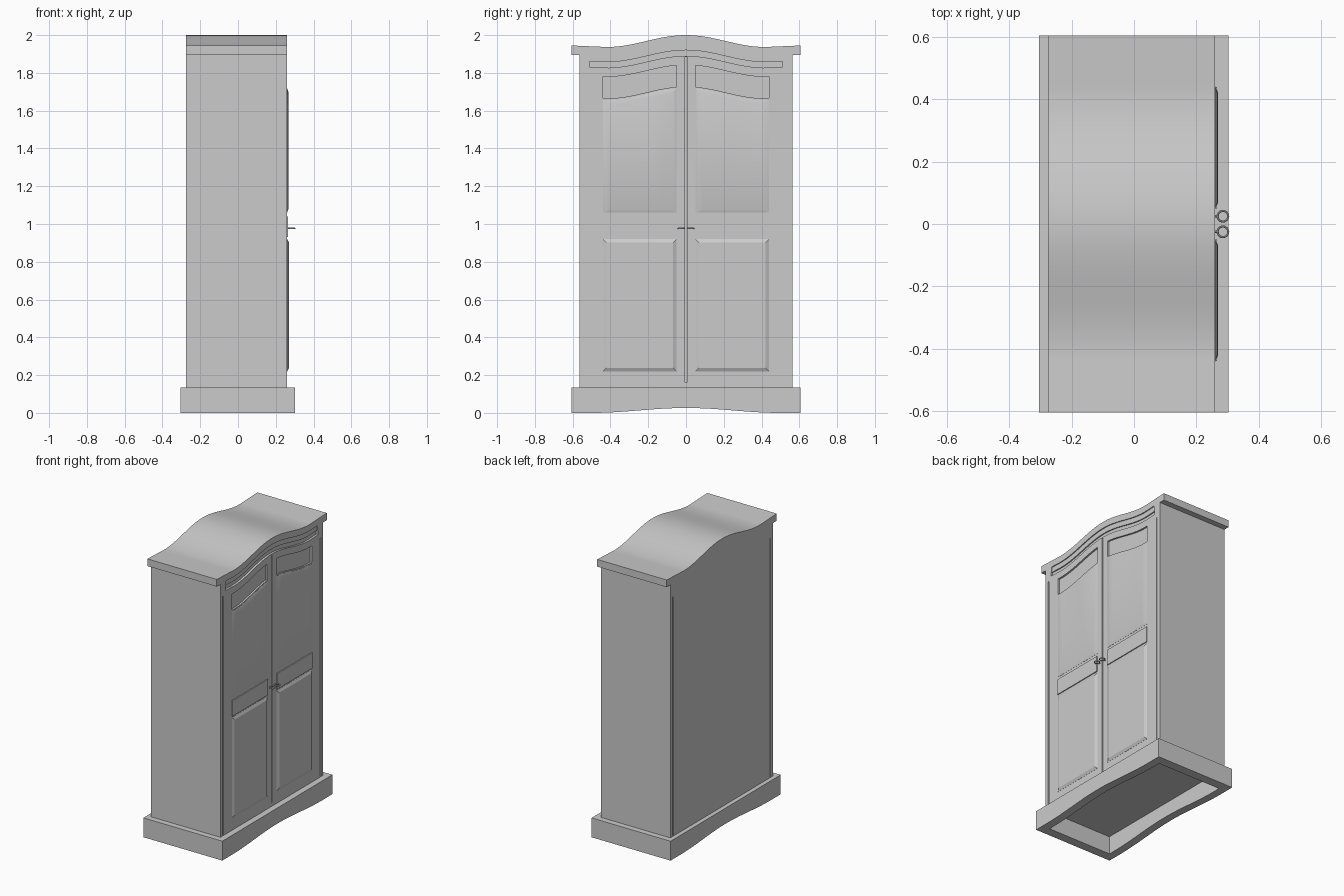
import bpy, bmesh, math

if "Cube" in bpy.data.objects:
    bpy.data.objects.remove(bpy.data.objects["Cube"])

FRONT, BACK = 0.26, -0.275      # doors face +x


def crown(y):
    """Height of the wavy top at sideways position y."""
    a = abs(y)
    if a < 0.42:
        return 1.937 + 0.063 * (0.5 + 0.5 * math.cos(math.pi * a / 0.42))
    return 1.937 + 0.008 * (a - 0.42) / 0.185


def below(d):
    return lambda y: crown(y) - d


def flat(z):
    return lambda y: z


def arch(y):
    return 0.026 * (0.5 + 0.5 * math.cos(math.pi * y / 0.5)) if abs(y) < 0.5 else 0.0


def band(y0, y1, zb, zt, m=0.0, n=20):
    """Closed y-z outline between two height functions, shrunk by m."""
    ys = [y0 + (y1 - y0) * i / n for i in range(n + 1)]
    k = (y1 - y0 - 2 * m) / (y1 - y0)
    c = (y0 + y1) / 2
    lo = [(c + (y - c) * k, zb(y) + m) for y in ys]
    hi = [(c + (y - c) * k, zt(y) - m) for y in ys]
    return lo + hi[::-1]


def prism(name, loops):
    """Loft a list of (x, outline) sections and cap both ends."""
    bm = bmesh.new()
    rings = [[bm.verts.new((x, y, z)) for y, z in loop] for x, loop in loops]
    n = len(rings[0])
    for a, b in zip(rings, rings[1:]):
        for i in range(n):
            j = (i + 1) % n
            bm.faces.new((a[i], a[j], b[j], b[i]))
    bm.faces.new(rings[0])
    bm.faces.new(rings[-1])
    bmesh.ops.recalc_face_normals(bm, faces=bm.faces)
    me = bpy.data.meshes.new(name)
    bm.to_mesh(me)
    bm.free()
    ob = bpy.data.objects.new(name, me)
    bpy.context.collection.objects.link(ob)
    return ob


def smooth(ob):
    bpy.ops.object.select_all(action='DESELECT')
    ob.select_set(True)
    bpy.context.view_layer.objects.active = ob
    bpy.ops.object.shade_smooth_by_angle(angle=math.radians(25))


def cut(target, x0, x1, loop):
    """Carve a prism out of target, then drop the cutter."""
    tool = prism("cutter", [(x0, loop), (x1, loop)])
    tool.hide_render = True
    mod = target.modifiers.new("cut", 'BOOLEAN')
    mod.operation, mod.solver, mod.object = 'DIFFERENCE', 'EXACT', tool
    bpy.ops.object.select_all(action='DESELECT')
    target.select_set(True)
    bpy.context.view_layer.objects.active = target
    bpy.ops.object.modifier_apply(modifier=mod.name)
    bpy.data.objects.remove(tool)


# Cabinet body with overhanging wavy cornice
ys = [0.605 - 1.21 * i / 64 for i in range(65)]
outline = [(-0.605, 1.895), (-0.565, 1.895), (-0.565, 0.12),
           (0.565, 0.12), (0.565, 1.895), (0.605, 1.895)]
outline += [(y, crown(y)) for y in ys]
body = prism("cabinet_body", [(BACK, outline), (FRONT, outline)])

# Stepped moulding groove under the cornice
cut(body, FRONT - 0.015, 0.3, band(-0.51, 0.51, below(0.11), below(0.08), n=40))
cut(body, FRONT - 0.007, 0.3, band(-0.505, 0.505, below(0.09), below(0.045), n=40))

# Seam between the doors
cut(body, FRONT - 0.02, 0.3, band(-0.004, 0.004, flat(0.16), flat(1.885), n=1))

for s, side in ((-1, "left"), (1, "right")):
    y0, y1 = sorted((s * 0.05, s * 0.44))
    # Curved recess at the top of each door
    cut(body, FRONT - 0.012, 0.3, band(y0, y1, below(0.272), below(0.158)))
    # Narrow grooves beside the corner stiles, front and back
    g = band(s * 0.535 - 0.004, s * 0.535 + 0.004, flat(0.14), flat(1.80), n=1)
    cut(body, FRONT - 0.006, 0.3, g)
    cut(body, -0.3, BACK + 0.006, g)

    # Raised door panels with sloping edges
    def panel(name, zb, zt, x, m):
        p = prism(f"{side}_{name}", [(FRONT - 0.004, band(y0, y1, zb, zt)),
                                     (FRONT + 0.001, band(y0, y1, zb, zt)),
                                     (x, band(y0, y1, zb, zt, m))])
        smooth(p)
    panel("upper_panel", flat(1.06), below(0.28), FRONT + 0.007, 0.02)
    panel("middle_rail", flat(0.93), flat(1.04), FRONT + 0.006, 0.0005)
    panel("lower_panel", flat(0.22), flat(0.92), FRONT + 0.01, 0.018)

    # Ring pull
    bpy.ops.mesh.primitive_torus_add(location=(0.285, s * 0.025, 0.977),
                                     major_radius=0.017, minor_radius=0.0035,
                                     major_segments=24, minor_segments=8)
    ring = bpy.context.object
    ring.name = f"{side}_ring_pull"
    smooth(ring)
    # Short stem holding the ring
    bpy.ops.mesh.primitive_cylinder_add(vertices=10, radius=0.0035, depth=0.016,
                                        location=(0.263, s * 0.025, 0.977),
                                        rotation=(0, math.pi / 2, 0))
    bpy.context.object.name = f"{side}_pull_stem"

smooth(body)

# Hollow plinth with a gently arched lower edge
loop = band(-0.605, 0.605, arch, flat(0.135), n=40)
plinth = prism("plinth", [(-0.305, loop), (0.303, loop)])
cut(plinth, -0.25, 0.245, band(-0.54, 0.54, flat(-0.1), flat(0.125), n=1))
smooth(plinth)

# Trim the hidden part of the body that would hang inside the plinth
cut(body, -0.4, 0.4, band(-0.7, 0.7, flat(0.0), flat(0.13), n=1))
smooth(body)
